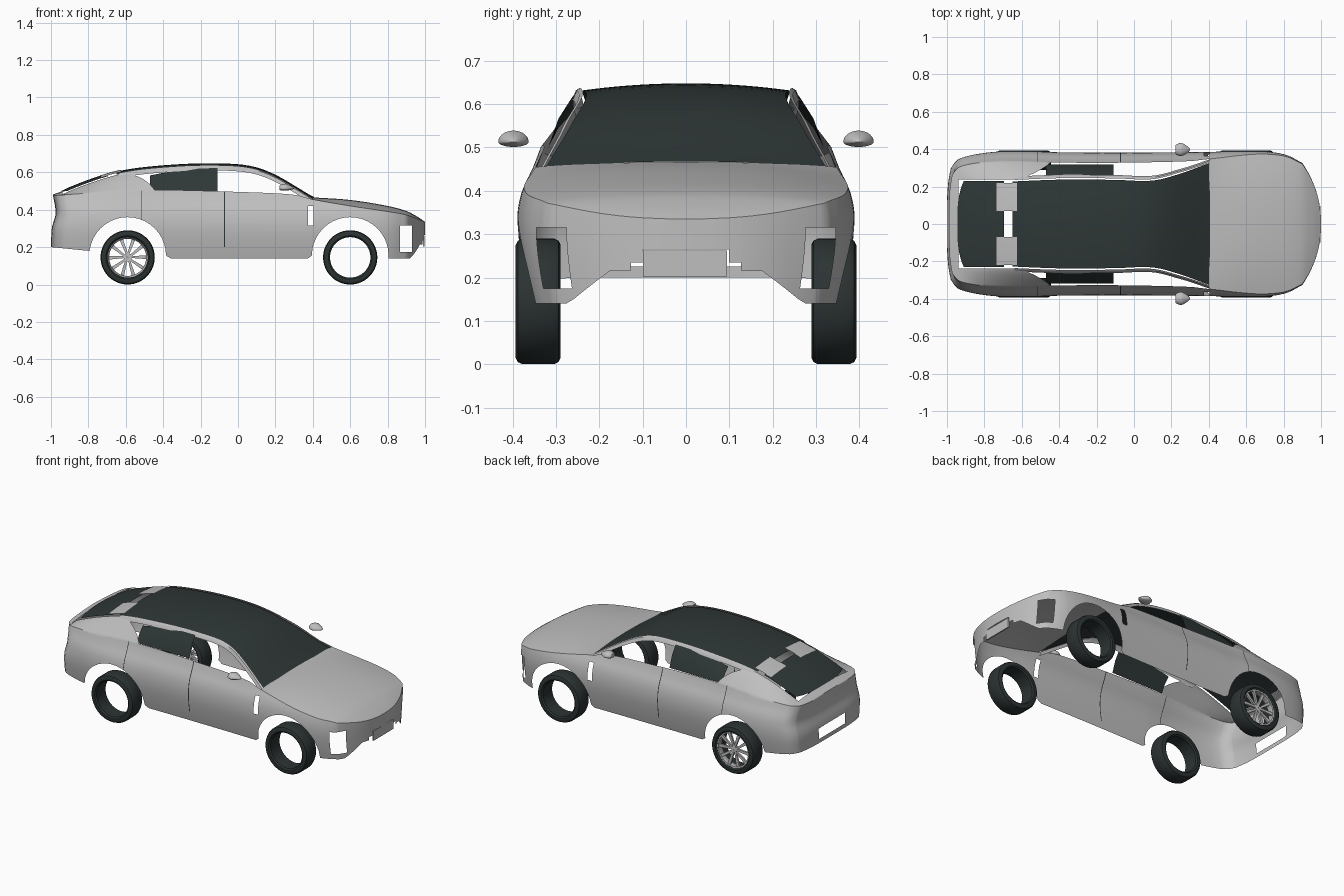
import bpy, bmesh, math
from mathutils import Matrix, Vector

cube = bpy.data.objects.get("Cube")
if cube:
    bpy.data.objects.remove(cube)


def material(name, rgb, rough=0.5):
    m = bpy.data.materials.new(name)
    m.use_nodes = True
    m.diffuse_color = (*rgb, 1)
    node = m.node_tree.nodes["Principled BSDF"]
    node.inputs["Base Color"].default_value = (*rgb, 1)
    node.inputs["Roughness"].default_value = rough
    return m


SILVER = material("silver paint", (0.52, 0.52, 0.52))
DARK = material("dark glass", (0.028, 0.038, 0.038))
RUBBER = material("tyre rubber", (0.025, 0.033, 0.033))


def finish(name, bm, mats, angle=35):
    bmesh.ops.remove_doubles(bm, verts=bm.verts, dist=0.0002)
    bmesh.ops.dissolve_degenerate(bm, edges=bm.edges, dist=0.0002)
    bmesh.ops.recalc_face_normals(bm, faces=bm.faces)
    me = bpy.data.meshes.new(name)
    bm.to_mesh(me)
    bm.free()
    ob = bpy.data.objects.new(name, me)
    bpy.context.collection.objects.link(ob)
    for m in mats:
        me.materials.append(m)
    bpy.ops.object.select_all(action='DESELECT')
    ob.select_set(True)
    bpy.context.view_layer.objects.active = ob
    bpy.ops.object.shade_smooth_by_angle(angle=math.radians(angle))
    return ob


def curve(*pts):
    """Smooth function through (a, b) points."""
    def slope(i):
        lo, hi = max(i - 1, 0), min(i + 1, len(pts) - 1)
        return (pts[hi][1] - pts[lo][1]) / (pts[hi][0] - pts[lo][0])

    def f(a):
        a = min(max(a, pts[0][0]), pts[-1][0])
        i = next(k for k in range(len(pts) - 1) if a <= pts[k + 1][0])
        (a0, b0), (a1, b1) = pts[i], pts[i + 1]
        h = a1 - a0
        t = (a - a0) / h
        return (b0 * (1 + 2 * t) * (1 - t) ** 2 + h * slope(i) * t * (1 - t) ** 2
                + b1 * t * t * (3 - 2 * t) + h * slope(i + 1) * t * t * (t - 1))
    return f


def quad(bm, pts, mat=0):
    for s in (1, -1):
        bm.faces.new([bm.verts.new((x, s * y, z)) for x, y, z in pts]).material_index = mat


def strip(bm, rows, mat=0):
    for a, b in zip(rows, rows[1:]):
        for i in range(len(a) - 1):
            quad(bm, (a[i], a[i + 1], b[i + 1], b[i]), mat)


# Shape curves of the car
half_width = curve((-.98, .30), (-.95, .34), (-.88, .365), (-.75, .384), (-.6, .39), (-.4, .382),
                   (0, .38), (.4, .384), (.6, .39), (.72, .385), (.82, .366), (.9, .325))
side_bulge = curve((.13, .93), (.2, .97), (.28, 1), (.34, 1), (.4, .97), (.45, .91), (.5, .86))
belt = curve((-1, .475), (-.8, .488), (-.45, .505), (0, .495), (.3, .48), (.4, .455),
             (.6, .42), (.8, .39), (.9, .372), (1, .335))
hood = curve((.4, .466), (.6, .452), (.8, .42), (.9, .393), (.96, .362), (1, .335))
roof = curve((-1, .478), (-.95, .495), (-.9, .518), (-.8, .557), (-.7, .59), (-.62, .61), (-.5, .628),
             (-.3, .644), (-.15, .648), (0, .643), (.1, .626), (.2, .587), (.3, .53), (.4, .468))
tail_lean = curve((.2, 0), (.3, .004), (.38, .025), (.48, .01))
glass_half = curve((-.7, .225), (-.4, .237), (-.1, .236), (.1, .232), (.25, .27), (.4, .325))
WHEEL_X, ARCH_R, ARCH_Z = (-.59, .6), .205, .155


def bottom(x, y):
    for c in WHEEL_X:
        if abs(x - c) < ARCH_R:
            return ARCH_Z + math.sqrt(ARCH_R ** 2 - (x - c) ** 2)
    if x < -.7:
        return .2 + (x + 1) * -.1
    if x > .9 and y < .29:
        if y < .18:
            return .265 if y < .1 else .235 if y < .13 else .215
        return .14 + .075 * (.29 - y) / .11
    return .14


# Plan outline: tail centre, along the side, nose centre
ends = (0, .05, .099, .101, .129, .131, .155, .18, .21, .24, .275, .295)
outline = [(-1 + .02 * (y / .3) ** 4, y) for y in ends]
xs = {-.98, -.965, -.945, -.92, -.88, -.84, -.516, -.512, -.075, -.07, .375, .405, .4, .83, .85, .866, .885}
xs |= {round(c + ARCH_R * math.cos(math.pi * i / 20), 4) for c in WHEEL_X for i in range(21)}
xs |= {round(-.36 + .04 * i, 3) for i in range(19)} | {.9}
outline += [(x, half_width(x)) for x in sorted(xs)]
outline += [(1 - .1 * (y / .325) ** 2.2, y) for y in (.31,) + ends[::-1]]

LEVELS = [.13, .155, .175, .2, .225, .25, .27, .29, .315, .335, .355, .375, .395, .42, .435, .45,
          .465, .48, .495, .52]


def wall_point(x, y, z):
    z = min(max(z, bottom(x, y)), belt(x))
    lean = max(0, (-.85 - x) / .15) * tail_lean(z)
    return (x + lean, y * side_bulge(z), z)


def cap_line(p, kind):
    x, y, z = p
    if kind == "quarter":
        ye, ze, power = .237, roof(x) - .018, 1.25
        reach = min(1, max(0, (-.45 - x) / .16)) ** .7
    else:
        ye, ze, power, reach = 0, (hood(x) if kind == "hood" else roof(x)), 2.3, 1
    n = 12
    return [(x, y + (ye - y) * reach * i / n, z + (ze - z) * (1 - (1 - reach * i / n) ** power))
            for i in range(n + 1)]


# Body shell with arches, lamp openings, mouth and tail recess
bm = bmesh.new()
for a, b in zip(outline, outline[1:]):
    mx, my = (a[0] + b[0]) / 2, (a[1] + b[1]) / 2
    seam = -.516 < mx < -.512 or -.075 < mx < -.07
    for lo, hi in zip(LEVELS, LEVELS[1:]):
        mz = (lo + hi) / 2
        lamp = mx > .86 and .274 < my < .36 and .175 < mz < .315
        recess = mx < -.98 and my < .13 and .225 < mz < .29
        gap = .375 < mx < .405 and .315 < mz < .42
        if not (lamp or recess or gap):
            quad(bm, (wall_point(*a, lo), wall_point(*b, lo), wall_point(*b, hi), wall_point(*a, hi)),
                 int(seam and mz > .2))
    kind = "hood" if mx > .4 else "deck" if mx < -.945 else "quarter" if mx < -.45 else None
    if kind:
        strip(bm, [cap_line(wall_point(*p, 1), kind) for p in (a, b)])
finish("body_shell", bm, [SILVER, DARK])


def crowned(name, x0, x1, half, mat, lift=0.0, y_in=0.0, bow=0.0, drop=.016):
    """Panel following the roof line, both halves."""
    bm = bmesh.new()
    rows = []
    for i in range(29):
        row = []
        for j in range(11):
            v = j / 10
            y = lambda x: y_in + (half(x) - y_in) * v
            x = x0 + bow * v ** 3 + (x1 - x0 - bow * v ** 3) * i / 28
            row.append((x, y(x), roof(x) + lift - drop * (y(x) / .235) ** 2 * min(1, .235 / half(x)) ** 2))
        rows.append(row)
    strip(bm, rows)
    return finish(name, bm, [mat])


crowned("roof_and_windscreen", -.65, .405, glass_half, DARK)
crowned("rear_window", -.945, -.695, lambda x: .23, DARK, lift=.003, bow=.035)
crowned("rear_roof_panels", -.735, -.625, lambda x: .22, SILVER, lift=.006, y_in=.07)

# Roof rails and windscreen pillars
bm = bmesh.new()
rows = []
for i in range(41):
    x = -.64 + 1.04 * i / 40
    y, z = glass_half(x), roof(x) - .014
    out = .008 * min(1, max(0, (.42 - x) / .2))
    rows.append([(x, y + out, z + .004), (x, y + out + .009, z - .002), (x, y + out + .018, z - .024)])
strip(bm, rows)
finish("roof_rails", bm, [SILVER])

# Rear side windows
bm = bmesh.new()
rows = []
for i in range(11):
    x = -.47 + .36 * i / 10
    top = roof(x) - .026 - .022 * (1 - i / 10) ** 2
    rows.append([(x, .318, .5), (x, .294, .5 + (top - .5) * .55), (x, .259, top)])
strip(bm, rows)
finish("rear_side_windows", bm, [DARK])


def box(name, centre, size, mat):
    bm = bmesh.new()
    bmesh.ops.create_cube(bm, size=1, matrix=Matrix.Translation(centre) @ Matrix.Diagonal((*size, 1)))
    return finish(name, bm, [mat])


box("front_plate", (.992, -.002, .232), (.008, .194, .06), SILVER)

# Door mirrors: flat-bottomed, tapering forwards
for s, side in ((1, "left"), (-1, "right")):
    bm = bmesh.new()
    bmesh.ops.create_uvsphere(bm, u_segments=24, v_segments=14, radius=1)
    for v in bm.verts:
        taper = 1 - .45 * max(0, v.co.x)
        flat = v.co.z if v.co.z > 0 else v.co.z * .45
        v.co = Vector((.255 + .045 * max(v.co.x, -.75), s * (.398 + .035 * v.co.y * taper),
                       .513 + .026 * flat * taper))
    finish("mirror_" + side, bm, [SILVER])


def lathe(name, profile, centre, mat, closed=True, steps=56):
    """Spin (radius, y) points around the wheel axle."""
    bm = bmesh.new()
    pts = profile + profile[:1] if closed else profile
    for i in range(steps):
        a, b = (2 * math.pi * k / steps for k in (i, i + 1))
        for (r0, y0), (r1, y1) in zip(pts, pts[1:]):
            bm.faces.new([bm.verts.new(Vector(centre) + Vector((r * math.cos(t), y, r * math.sin(t))))
                          for r, y, t in ((r0, y0, a), (r1, y1, a), (r1, y1, b), (r0, y0, b))])
    return finish(name, bm, [mat])


# Tyres
half_tyre = [(.108, .044), (.116, .051), (.13, .052), (.14, .047), (.145, .036)]
tyre = half_tyre + [(r, -y) for r, y in reversed(half_tyre)]
for x, end in zip(WHEEL_X, ("rear", "front")):
    for s, side in ((1, "left"), (-1, "right")):
        lathe(f"tyre_{end}_{side}", tyre, (x, s * .341, .145), RUBBER)

# Single alloy rim with paired spokes
hub = (WHEEL_X[0], .368, .145)
lathe("rim_ring", [(.109, .016), (.101, .014), (.099, -.004), (.109, -.03)], hub, SILVER)
lathe("rim_hub", [(.001, .008), (.018, .006), (.022, -.012), (.001, -.012)], hub, SILVER)
bm = bmesh.new()
for i in range(5):
    for side in (-1, 1):
        turn = Matrix.Rotation(2 * math.pi * i / 5 + .3, 4, 'Y')
        flat = [(.012, side * .001), (.012, side * .012), (.103, side * .042), (.103, side * .022)]
        lo, hi = ([bm.verts.new(Vector(hub) + turn @ Vector((r, y + .006 * r / .1, w))) for r, w in flat]
                  for y in (-.008, .004))
        for face in (lo, hi, *([lo[k], lo[k - 1], hi[k - 1], hi[k]] for k in range(4))):
            bm.faces.new(face)
finish("rim_spokes", bm, [SILVER])
